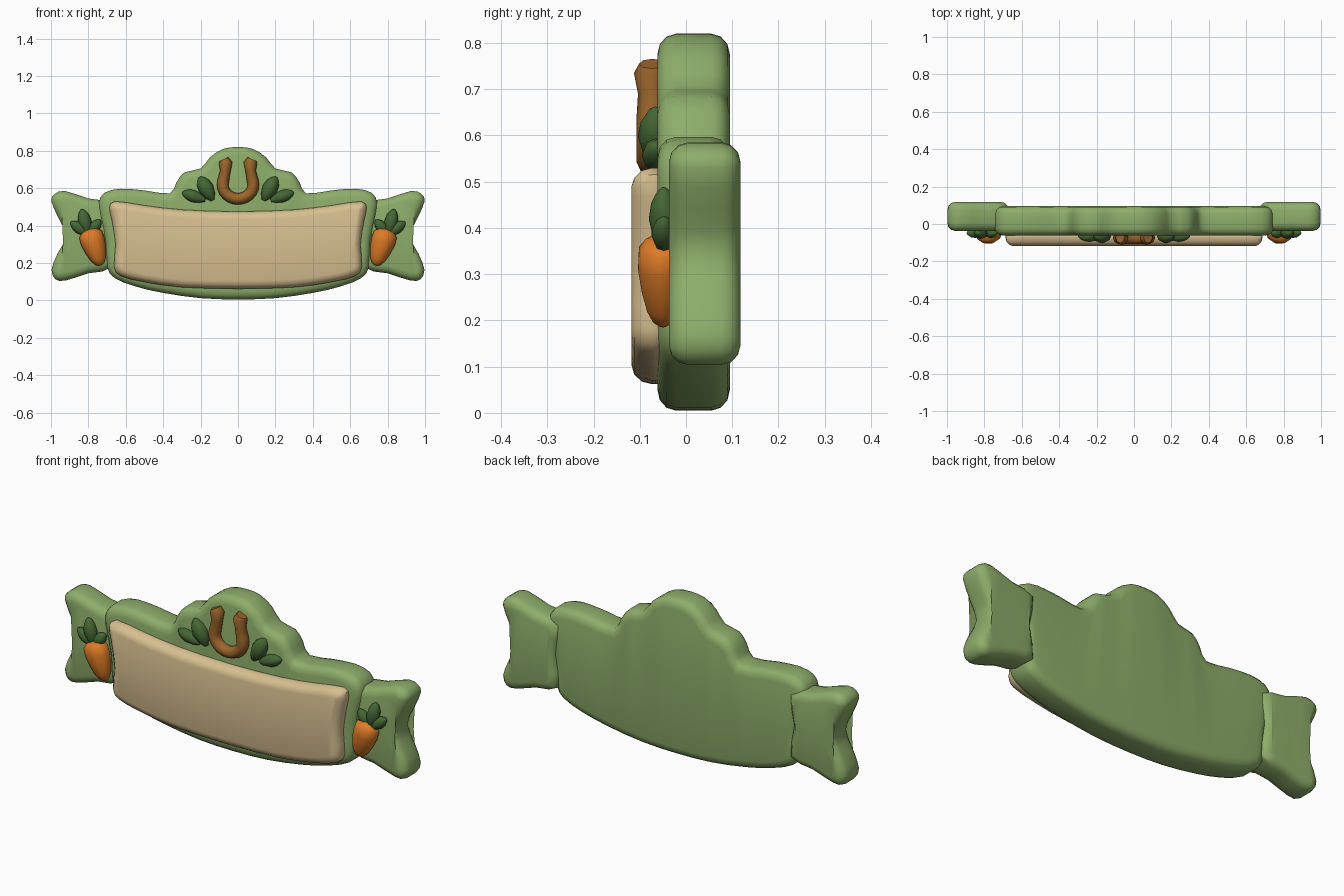
import bpy, bmesh, math
from mathutils import Vector, Matrix

if "Cube" in bpy.data.objects:
    bpy.data.objects.remove(bpy.data.objects["Cube"], do_unlink=True)


def material(name, rgb):
    m = bpy.data.materials.new(name)
    m.use_nodes = True
    m.diffuse_color = (*rgb, 1)
    m.node_tree.nodes["Principled BSDF"].inputs["Base Color"].default_value = (*rgb, 1)
    return m


GREEN = material("sage green", (0.27, 0.42, 0.145))
CREAM = material("cream", (0.68, 0.52, 0.28))
ORANGE = material("carrot orange", (0.73, 0.20, 0.02))
LEAF = material("leaf green", (0.06, 0.135, 0.035))
BROWN = material("warm brown", (0.33, 0.13, 0.025))


def finish(bm, name, mat, angle=50):
    bmesh.ops.recalc_face_normals(bm, faces=bm.faces)
    me = bpy.data.meshes.new(name)
    bm.to_mesh(me)
    bm.free()
    me.materials.append(mat)
    ob = bpy.data.objects.new(name, me)
    bpy.context.collection.objects.link(ob)
    bpy.ops.object.select_all(action="DESELECT")
    ob.select_set(True)
    bpy.context.view_layer.objects.active = ob
    bpy.ops.object.shade_smooth_by_angle(angle=math.radians(angle))
    return ob


def smooth_loop(pts):
    # Catmull-Rom midpoint between every pair of outline points
    out, n = [], len(pts)
    for i in range(n):
        a, b, c, d = (Vector(pts[(i + k) % n]) for k in (-1, 0, 1, 2))
        out += [b, (b + c) * 0.5625 - (a + d) * 0.0625]
    return out


def inset(pts, dist):
    # Mitred inward offset of a counter-clockwise outline
    out, n = [], len(pts)
    for i, p in enumerate(pts):
        e1 = (p - pts[i - 1]).normalized()
        e2 = (pts[(i + 1) % n] - p).normalized()
        n1, n2 = Vector((-e1.y, e1.x)), Vector((-e2.y, e2.x))
        m = (n1 + n2).normalized()
        out.append(p + m * dist / max(m.dot(n1), 0.6))
    return out


def cushion(name, pts, front, back, r_in, r_y, mat, flip=1):
    # Thick slab with softly rounded front and back rims
    pts = smooth_loop(pts)
    steps = [math.radians(a) for a in (0, 30, 60, 90)]
    rings = [(r_in * (1 - math.sin(a)), front + r_y * (1 - math.cos(a))) for a in steps]
    rings += [(d, back - (y - front)) for d, y in reversed(rings)]
    bm = bmesh.new()
    loops = [[bm.verts.new((p.x * flip, y, p.y)) for p in inset(pts, d)] for d, y in rings]
    n = len(pts)
    for a, b in zip(loops, loops[1:]):
        for i in range(n):
            bm.faces.new((a[i], a[(i + 1) % n], b[(i + 1) % n], b[i]))
    caps = [bm.faces.new(loops[0]), bm.faces.new(loops[-1])]
    bmesh.ops.triangulate(bm, faces=caps)
    return finish(bm, name, mat)


def mirrored(half):
    # Half outline runs from bottom centre up to top centre
    return half + [(-x, z) for x, z in reversed(half) if x > 0]


def spindle(name, base, tip, y, profile, depth, mat, sides=10):
    # Lathed body from base to tip, flattened to the given depth ratio
    base, tip = Vector((base[0], 0, base[1])), Vector((tip[0], 0, tip[1]))
    axis = tip - base
    side = Vector((axis.z, 0, -axis.x)).normalized()
    bm = bmesh.new()
    rings = []
    for t, r in profile:
        ring = []
        for k in range(sides):
            a = math.tau * k / sides
            ring.append(bm.verts.new(base + axis * t + side * r * math.cos(a)
                                     + Vector((0, y + r * depth * math.sin(a), 0))))
        rings.append(ring)
    for a, b in zip(rings, rings[1:]):
        for k in range(sides):
            bm.faces.new((a[k], a[(k + 1) % sides], b[(k + 1) % sides], b[k]))
    bm.faces.new(rings[0])
    bm.faces.new(rings[-1])
    return finish(bm, name, mat, 60)


def leaf(name, base, tip, y, width, depth):
    shape = [(0, .25), (.2, .7), (.5, 1), (.75, .85), (.93, .45), (1, .12)]
    return spindle(name, base, tip, y, [(t, r * width) for t, r in shape], depth, LEAF, 8)


# Sign board with domed crest
board = mirrored([(0, .005), (.2, .012), (.4, .04), (.55, .075), (.66, .12), (.70, .18),
                  (.71, .32), (.735, .44), (.745, .52), (.715, .575), (.63, .597),
                  (.5, .588), (.365, .572), (.33, .63), (.285, .685), (.2, .705),
                  (.15, .765), (.08, .81), (0, .82)])
cushion("sign_board", board, -.062, .095, .045, .04, GREEN)

# Cream writing panel
panel = mirrored([(0, .062), (.3, .07), (.5, .098), (.625, .13), (.663, .18), (.655, .3),
                  (.675, .43), (.687, .49), (.66, .53), (.5, .508), (.3, .485), (0, .475)])
cushion("writing_panel", panel, -.118, -.02, .042, .045, CREAM)

# Ribbon ends, carrots and crest leaves on both sides
wing = [(.67, .18), (.8, .145), (.92, .107), (.975, .112), (.997, .165), (.965, .25),
        (.92, .345), (.96, .44), (.998, .53), (.98, .57), (.925, .585), (.8, .545),
        (.67, .51), (.69, .35)]
carrot = [(0, .018), (.04, .045), (.14, .064), (.35, .066), (.6, .056),
          (.82, .042), (.95, .026), (1, .01)]
for s, label in ((1, "left"), (-1, "right")):
    cushion(label + "_ribbon_end", wing, -.037, .118, .042, .042, GREEN, s)
    spindle(label + "_carrot", (s * .797, .38), (s * .735, .188), -.05, carrot, .85, ORANGE)
    for part, tip, w in (("middle", (.835, .488), .036), ("inner", (.735, .43), .03),
                         ("outer", (.893, .42), .03)):
        leaf(f"{label}_carrot_{part}_leaf", (s * .802, .35), (s * tip[0], tip[1]), -.048, w, .9)
    leaf(label + "_crest_large_leaf", (s * .135, .535), (s * .205, .66), -.066, .042, .9)
    leaf(label + "_crest_small_leaf", (s * .175, .535), (s * .298, .578), -.066, .033, .9)

# Horseshoe: swept tube with flared tips
arc = [(math.sin(a) * .082, .618 - math.cos(a) * .075)
       for a in (math.radians(d) for d in range(-105, 106, 15))]
path = [(-.075, .755), (-.066, .735), (-.068, .69)] + arc + [(.068, .69), (.066, .735), (.075, .755)]
bm = bmesh.new()
rings = []
for i, p in enumerate(path):
    a, b = Vector(path[max(i - 1, 0)]), Vector(path[min(i + 1, len(path) - 1)])
    t = (b - a).normalized()
    end = min(i, len(path) - 1 - i)
    r = (.026, .036, .028)[end] if end < 3 else .031
    rings.append([bm.verts.new((p[0] - t.y * r * math.cos(k * math.tau / 8),
                                -.073 + r * 1.1 * math.sin(k * math.tau / 8),
                                p[1] + t.x * r * math.cos(k * math.tau / 8))) for k in range(8)])
for a, b in zip(rings, rings[1:]):
    for k in range(8):
        bm.faces.new((a[k], a[(k + 1) % 8], b[(k + 1) % 8], b[k]))
bm.faces.new(rings[0])
bm.faces.new(rings[-1])
finish(bm, "horseshoe", BROWN)
